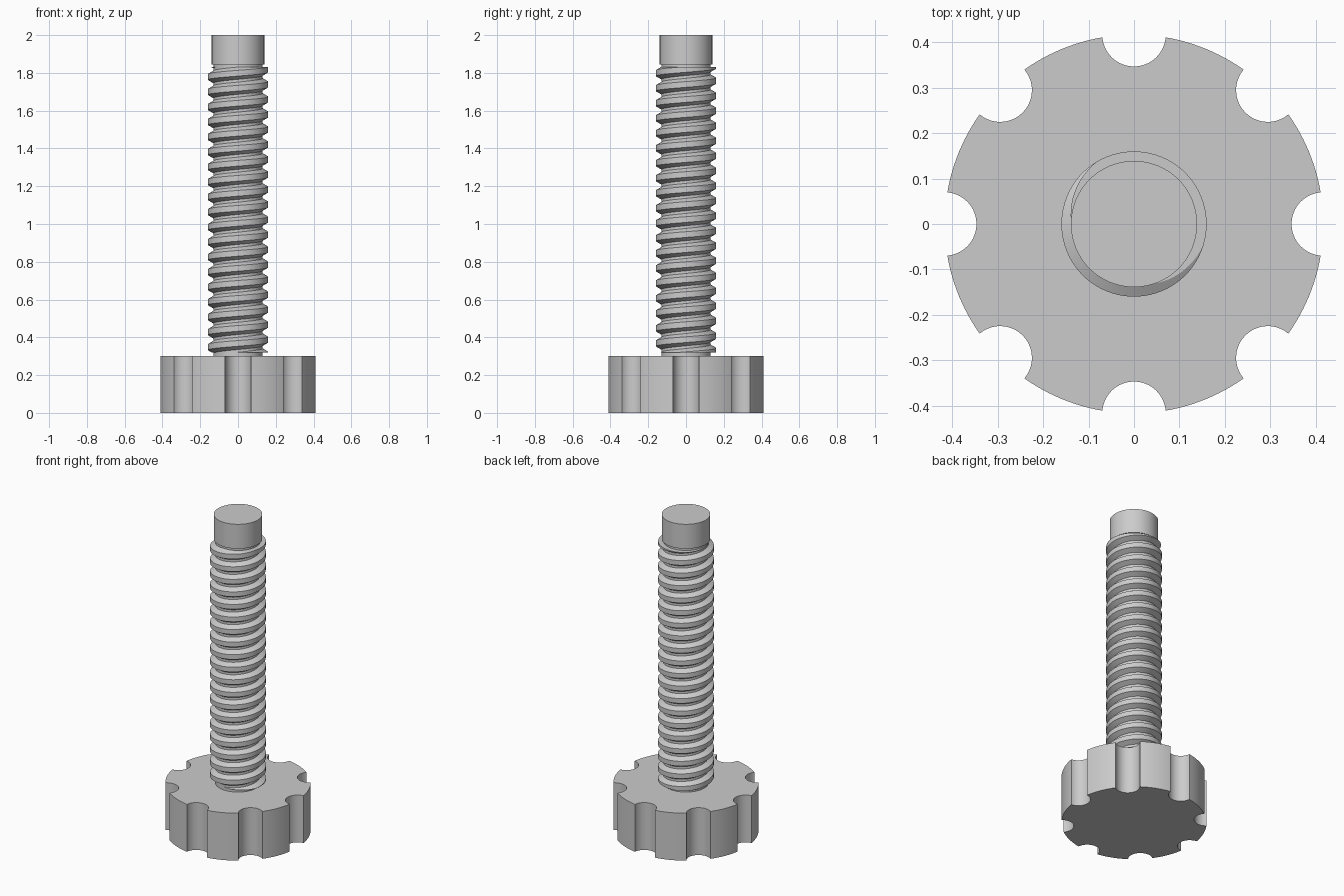
import bpy
import bmesh
from math import sin, cos, pi, asin, radians, floor, ceil

cube = bpy.data.objects.get("Cube")
if cube:
    bpy.data.objects.remove(cube, do_unlink=True)

GREY = (0.6, 0.6, 0.6, 1.0)
steel = bpy.data.materials.new("plain grey")
steel.use_nodes = True
steel.diffuse_color = GREY
steel.node_tree.nodes["Principled BSDF"].inputs["Base Color"].default_value = GREY


def finish(bm, name):
    bmesh.ops.recalc_face_normals(bm, faces=bm.faces)
    mesh = bpy.data.meshes.new(name)
    bm.to_mesh(mesh)
    bm.free()
    mesh.materials.append(steel)
    obj = bpy.data.objects.new(name, mesh)
    bpy.context.collection.objects.link(obj)
    bpy.ops.object.select_all(action='DESELECT')
    obj.select_set(True)
    bpy.context.view_layer.objects.active = obj
    bpy.ops.object.shade_smooth_by_angle(angle=radians(25))
    return obj


def lerp(a, b, t):
    return a + (b - a) * t


# Knob: round plate with eight scalloped finger notches, extruded upward
def build_knob(radius=0.417, notch=0.07, height=0.3, count=8):
    half = 2 * asin(notch / (2 * radius))
    step = 2 * pi / count
    outline = []
    for k in range(count):
        a = k * step
        for i in range(21):
            t = a + lerp(1.5 * pi - half / 2, pi / 2 + half / 2, i / 20)
            outline.append((radius * cos(a) + notch * cos(t),
                            radius * sin(a) + notch * sin(t)))
        for i in range(1, 12):
            t = a + lerp(half, step - half, i / 12)
            outline.append((radius * cos(t), radius * sin(t)))
    bm = bmesh.new()
    base = bm.faces.new([bm.verts.new((x, y, 0)) for x, y in outline])
    top = bmesh.ops.extrude_face_region(bm, geom=[base], use_keep_orig=True)
    moved = [v for v in top["geom"] if isinstance(v, bmesh.types.BMVert)]
    bmesh.ops.translate(bm, verts=moved, vec=(0, 0, height))
    return finish(bm, "knob")


# Plain cylinders: threaded core and end pin
def build_cylinder(name, radius, low, high):
    bm = bmesh.new()
    bmesh.ops.create_cone(bm, cap_ends=True, segments=96, radius1=radius,
                          radius2=radius, depth=high - low)
    bmesh.ops.translate(bm, verts=bm.verts, vec=(0, 0, (low + high) / 2))
    return finish(bm, name)


# Thread: trapezoid section swept along a helix, trimmed flat at both ends
def build_thread(low=0.32, high=1.83, turns=19, steps=72):
    pitch = (high - low) / turns
    crest, root = 0.19 * pitch, 0.41 * pitch
    section = [(0.115, -root), (0.13, -root), (0.16, -crest),
               (0.16, crest), (0.13, root), (0.115, root)]
    start = radians(53)
    bm = bmesh.new()
    rings = []
    for i in range(-steps, (turns + 1) * steps + 1):
        turn = i / steps
        a = start + 2 * pi * turn
        rings.append([bm.verts.new((r * cos(a), r * sin(a), low + pitch * turn + z))
                      for r, z in section])
    n = len(section)
    for p, q in zip(rings, rings[1:]):
        for j in range(n):
            k = (j + 1) % n
            bm.faces.new((p[j], q[j], q[k], p[k]))
    for z, direction in ((low, -1), (high, 1)):
        cut = bmesh.ops.bisect_plane(
            bm, geom=bm.verts[:] + bm.edges[:] + bm.faces[:], dist=1e-6,
            plane_co=(0, 0, z), plane_no=(0, 0, direction), clear_outer=True)
        rim = [e for e in cut["geom_cut"]
               if isinstance(e, bmesh.types.BMEdge) and e.is_boundary]
        bmesh.ops.triangle_fill(bm, edges=rim, use_beauty=True,
                                normal=(0, 0, direction))
    return finish(bm, "screw_thread")


build_knob()
build_cylinder("shaft_core", 0.13, 0.28, 1.86)
build_cylinder("end_pin", 0.139, 1.845, 2.0)
build_thread()
